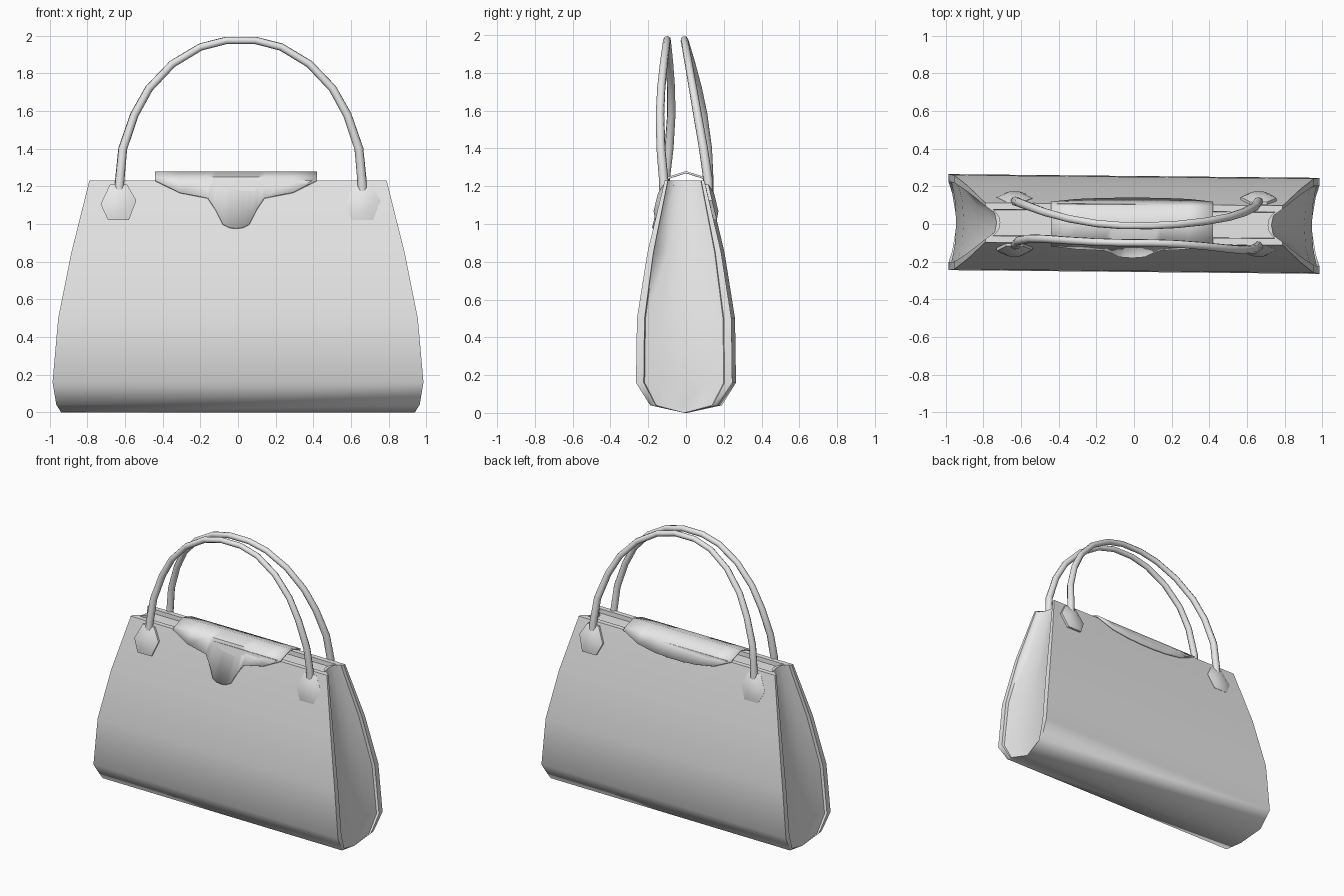
import bpy
import bmesh
import math
from mathutils import Vector

cube = bpy.data.objects.get("Cube")
if cube:
    bpy.data.objects.remove(cube, do_unlink=True)

grey = bpy.data.materials.new("light_grey")
grey.use_nodes = True
grey.diffuse_color = (0.8, 0.8, 0.8, 1)
grey.node_tree.nodes["Principled BSDF"].inputs["Base Color"].default_value = (0.8, 0.8, 0.8, 1)


def activate(obj):
    bpy.ops.object.select_all(action="DESELECT")
    obj.select_set(True)
    bpy.context.view_layer.objects.active = obj


def finish(bm, name, angle):
    """Turn a bmesh into a named, smooth shaded object."""
    bmesh.ops.remove_doubles(bm, verts=bm.verts, dist=0.0005)
    bmesh.ops.recalc_face_normals(bm, faces=bm.faces)
    mesh = bpy.data.meshes.new(name)
    bm.to_mesh(mesh)
    bm.free()
    mesh.materials.append(grey)
    obj = bpy.data.objects.new(name, mesh)
    bpy.context.collection.objects.link(obj)
    activate(obj)
    bpy.ops.object.shade_smooth_by_angle(angle=math.radians(angle))
    return obj


def loft(bm, rows, closed):
    """Join rows of points with quads and return the vertex rows."""
    grid = [[bm.verts.new(p) for p in row] for row in rows]
    for a, b in zip(grid, grid[1:]):
        n = len(a)
        for i in range(n if closed else n - 1):
            j = (i + 1) % n
            bm.faces.new((a[i], a[j], b[j], b[i]))
    return grid


def panel_y(z):
    """Half depth of the bag's upper panels at height z."""
    return 0.105 + 0.237 * (1.23 - z)


# Body: stacked rings with a rim and a sunken gusset at each end.
# Each level is height, half depth, half width, gusset recess.
levels = [
    (0, 0, 0.94, 0), (0.04, 0.18, 0.965, 0.025), (0.16, 0.255, 0.985, 0.04),
    (0.5, 0.25, 0.955, 0.05), (0.85, 0.195, 0.885, 0.06),
    (1.23, 0.105, 0.79, 0.06), (1.23, 0.07, 0.75, 0.04), (1.2, 0.068, 0.75, 0.04),
]
half_end = [(1, 0), (0.84, 0), (0.82, 0.4), (0.45, 0.85)]
end = [(-f, d) for f, d in half_end] + [(0, 1)] + half_end[::-1]
rings = []
for z, y, w, recess in levels:
    right_end = [(w - recess * d, y * f) for f, d in end]
    outline = right_end + [(-x, v) for x, v in reversed(right_end)]
    rings.append([(x, v - 0.01 * x, z) for x, v in outline])
bm = bmesh.new()
grid = loft(bm, rings, True)
bm.faces.new(grid[-1])
finish(bm, "bag_body", 60)

# Flap: a folded sheet with a tongue at the front and a shallow hem at the back.
# Each column is half width, front hem height, back hem height.
columns = [
    (0.43, 1.235, 1.235), (0.3, 1.17, 1.175), (0.15, 1.14, 1.15),
    (0.11, 1.08, 1.15), (0.07, 1.0, 1.145), (0.035, 0.982, 1.145),
]
columns = [(-x, f, b) for x, f, b in columns] + [(0, 0.978, 1.145)] + columns[::-1]
rows = []
for x, front, back in columns:
    rows.append([
        (x - 0.01, -panel_y(front) - 0.015, front),
        (x - 0.01, -0.095, 1.25),
        (x - 0.01, 0, 1.28),
        (x - 0.01, 0.095, 1.25),
        (x - 0.01, panel_y(back) + 0.015, back),
    ])
bm = bmesh.new()
loft(bm, rows, False)
# Make the outside face up before thickening inwards.
flap = finish(bm, "closing_flap", 50)
if sum(p.normal.z for p in flap.data.polygons) < 0:
    flap.data.flip_normals()
solid = flap.modifiers.new("thickness", "SOLIDIFY")
solid.thickness = 0.012
solid.offset = -1

# Handle pads: domed six-sided tabs lying on the panels.
hexagon = [(-0.045, 0.095), (-0.095, -0.01), (-0.055, -0.095),
           (0.055, -0.095), (0.095, 0.01), (0.045, 0.095)]


def handle_pad(name, x, side):
    def ring(scale, lift):
        points = []
        for px, pz in hexagon:
            z = 1.115 + pz * scale
            points.append((x + px * scale, side * (panel_y(z) + lift), z))
        return points
    bm = bmesh.new()
    grid = loft(bm, [ring(1, -0.01), ring(1, 0.008), ring(0.5, 0.028)], True)
    bm.faces.new(grid[0])
    bm.faces.new(grid[-1])
    finish(bm, name, 50)


# Handles: thin tubes along a tall, slightly warped arch.
arch = [(1, 1.1), (0.99, 1.23), (0.965, 1.4), (0.87, 1.58), (0.75, 1.72),
        (0.56, 1.85), (0.33, 1.94), (0.12, 1.975)]


def handle(name, depth):
    left = [(0.015 + 0.65 * x, z) for x, z in arch]
    right = [(0.015 - 0.65 * x, z) for x, z in arch]
    path = right + left[::-1]
    curve = bpy.data.curves.new(name, "CURVE")
    curve.dimensions = "3D"
    curve.bevel_depth = 0.022
    curve.bevel_resolution = 2
    curve.use_fill_caps = True
    spline = curve.splines.new("POLY")
    spline.points.add(len(path) - 1)
    for point, (x, z) in zip(spline.points, path):
        point.co = (*Vector((x, depth(x, z), z)), 1)
        point.radius = 1.15 - 0.25 * max(0, (z - 1.2) / 0.8)
    curve.materials.append(grey)
    obj = bpy.data.objects.new(name, curve)
    bpy.context.collection.objects.link(obj)
    activate(obj)
    bpy.ops.object.convert(target="MESH")
    bpy.ops.object.shade_smooth_by_angle(angle=math.radians(50))


def front_depth(x, z):
    rise = min(1, max(0, (z - 1.2) / 0.78))
    return -0.115 + 0.015 * rise - math.copysign(0.03, x) * math.sin(math.pi * rise)


def back_depth(x, z):
    rise = min(1, max(0, (z - 1.2) / 0.78))
    return 0.12 - 0.13 * rise ** 1.5 - math.copysign(0.015, x) * math.sin(math.pi * rise)


handle("front_handle", front_depth)
handle("back_handle", back_depth)
for side, place in ((-1, "front"), (1, "back")):
    handle_pad(place + "_left_handle_pad", 0.662, side)
    handle_pad(place + "_right_handle_pad", -0.635, side)
